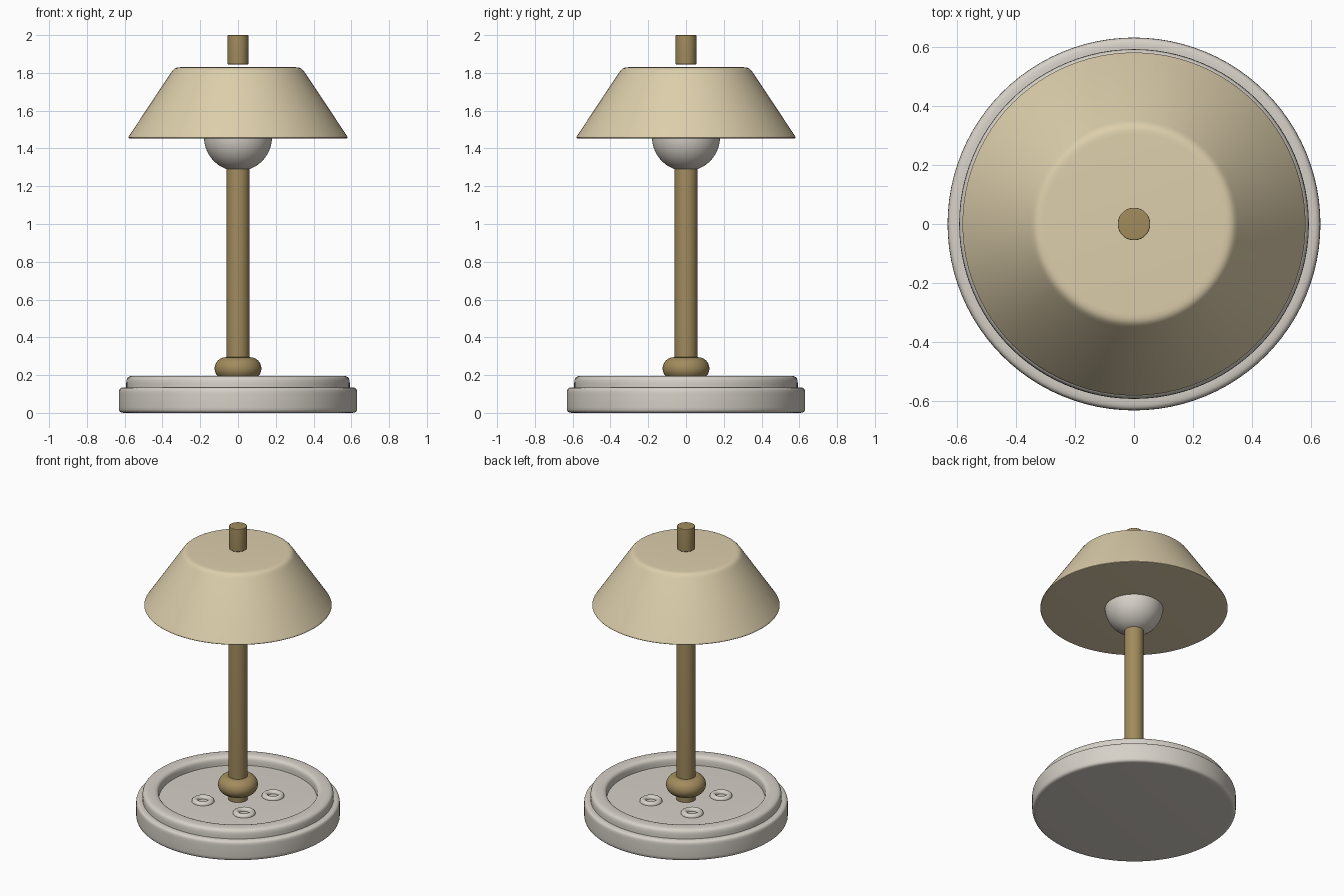
import bpy, bmesh, math
from mathutils import Vector

if "Cube" in bpy.data.objects:
    bpy.data.objects.remove(bpy.data.objects["Cube"])


def material(name, rgb):
    m = bpy.data.materials.new(name)
    m.diffuse_color = (*rgb, 1)
    m.use_nodes = True
    m.node_tree.nodes["Principled BSDF"].inputs["Base Color"].default_value = m.diffuse_color
    return m


CREAM = material("cream shade", (0.72, 0.62, 0.41))
BRASS = material("aged brass", (0.36, 0.26, 0.11))
WHITE = material("warm white", (0.67, 0.63, 0.57))


def rounded(points, steps=5):
    """Round profile corners; each point is (radius, z, bevel)."""
    out = []
    n = len(points)
    for i, (r, z, b) in enumerate(points):
        p = Vector((r, z))
        if b == 0:
            out.append(p)
            continue
        a = p + (Vector(points[i - 1][:2]) - p).normalized() * b
        c = p + (Vector(points[(i + 1) % n][:2]) - p).normalized() * b
        for k in range(steps + 1):
            t = k / steps
            q = a * (1 - t) ** 2 + p * 2 * t * (1 - t) + c * t * t
            # push the curve slightly outward, close to a circular arc
            out.append(q.lerp(p, 0.16 * 4 * t * (1 - t)))
    return out


def lathe(name, profile, mat, closed=False, segs=96, loc=(0, 0, 0)):
    """Revolve a (radius, z) profile about the z axis."""
    bm = bmesh.new()
    vs = [bm.verts.new((p[0], 0, p[1])) for p in profile]
    pairs = list(zip(vs, vs[1:])) + ([(vs[-1], vs[0])] if closed else [])
    edges = [bm.edges.new(e) for e in pairs]
    bmesh.ops.spin(bm, geom=vs + edges, axis=(0, 0, 1), cent=(0, 0, 0),
                   angle=math.tau, steps=segs, use_duplicate=False)
    bmesh.ops.remove_doubles(bm, verts=bm.verts[:], dist=1e-5)
    bmesh.ops.recalc_face_normals(bm, faces=bm.faces[:])
    for f in bm.faces:
        f.smooth = True
    me = bpy.data.meshes.new(name)
    bm.to_mesh(me)
    bm.free()
    me.set_sharp_from_angle(angle=math.radians(35))
    me.materials.append(mat)
    ob = bpy.data.objects.new(name, me)
    ob.location = loc
    bpy.context.collection.objects.link(ob)
    return ob


def solid(name, z0, r0, b0, z1, r1, b1, mat):
    """Capped cylinder or cone with rounded edges."""
    return lathe(name, rounded([(0, z0, 0), (r0, z0, b0), (r1, z1, b1), (0, z1, 0)]), mat)


def torus(name, major, minor, loc, mat, segs=96):
    prof = [(major + minor * math.cos(a), minor * math.sin(a))
            for a in (math.tau * k / 24 for k in range(24))]
    return lathe(name, prof, mat, True, segs, loc)


# Base disc with a raised rim around a recessed floor
solid("base_disc", 0, 0.631, 0.03, 0.135, 0.631, 0.03, WHITE)
lathe("base_rim", rounded([(0.49, 0.12, 0), (0.592, 0.12, 0),
                           (0.592, 0.196, 0.04), (0.49, 0.196, 0.04)]), WHITE, True)

# Four small rings on the floor around the stem
for i in range(4):
    a = math.radians(45 + 90 * i)
    torus(f"floor_ring_{i + 1}", 0.05, 0.02,
          (0.22 * math.cos(a), 0.22 * math.sin(a), 0.135), WHITE, 40)

# Stem, collar and finial
solid("stem", 0.13, 0.06, 0.005, 1.40, 0.06, 0.005, BRASS)
torus("stem_collar", 0.064, 0.06, (0, 0, 0.235), BRASS)
solid("finial", 1.845, 0.055, 0.006, 2.0, 0.055, 0.006, BRASS)

# Bulb, half hidden in the shade
lathe("bulb", [(0.18 * math.sin(math.pi * k / 40), 1.46 - 0.18 * math.cos(math.pi * k / 40))
               for k in range(41)], WHITE)

# Closed conical shade
solid("shade", 1.453, 0.586, 0.018, 1.83, 0.335, 0.03, CREAM)
